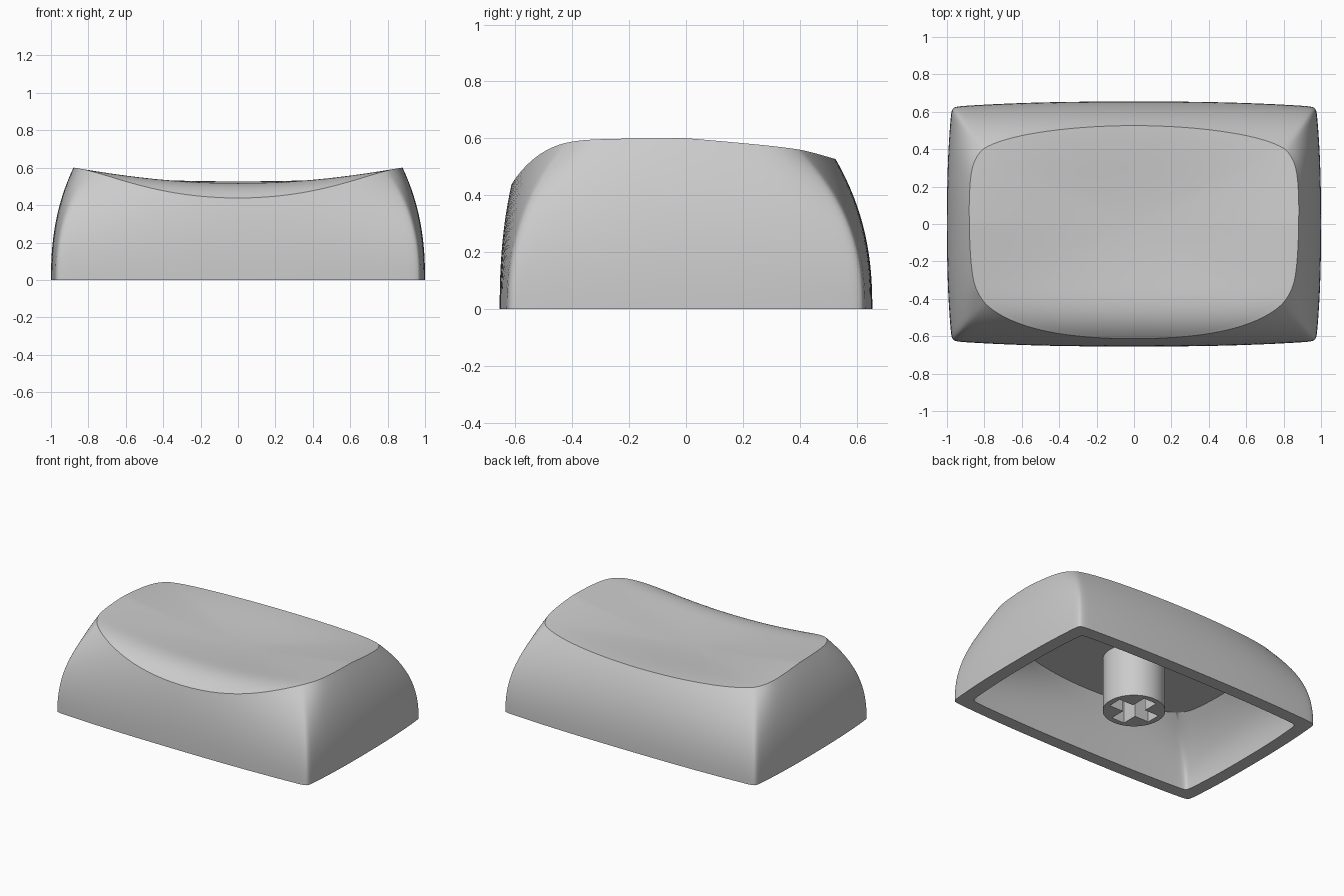
import bpy, bmesh, math

cube = bpy.data.objects.get("Cube")
if cube:
    bpy.data.objects.remove(cube, do_unlink=True)

grey = bpy.data.materials.new("light_grey_plastic")
grey.use_nodes = True
grey.diffuse_color = (0.6, 0.6, 0.6, 1)
grey.node_tree.nodes["Principled BSDF"].inputs["Base Color"].default_value = (0.6, 0.6, 0.6, 1)

HEIGHT = 0.6
CEILING = 0.39


def loft(name, rings, angle):
    """Skin a list of equal rings, cap both ends and smooth below the angle."""
    bm = bmesh.new()
    loops = [[bm.verts.new(p) for p in ring] for ring in rings]
    n = len(loops[0])
    for a, b in zip(loops, loops[1:]):
        for i in range(n):
            j = (i + 1) % n
            bm.faces.new((a[i], a[j], b[j], b[i]))
    bm.faces.new(loops[0])
    bm.faces.new(loops[-1])
    bmesh.ops.recalc_face_normals(bm, faces=bm.faces)
    mesh = bpy.data.meshes.new(name)
    bm.to_mesh(mesh)
    bm.free()
    mesh.materials.append(grey)
    obj = bpy.data.objects.new(name, mesh)
    bpy.context.collection.objects.link(obj)
    bpy.ops.object.select_all(action='DESELECT')
    obj.select_set(True)
    bpy.context.view_layer.objects.active = obj
    bpy.ops.object.shade_smooth_by_angle(angle=math.radians(angle))


def square_walk(steps):
    """Unit square perimeter, sampled more densely near its corners."""
    side = [math.sin(math.pi / 2 * (2 * i / steps - 1)) for i in range(steps)]
    return ([(s, -1) for s in side] + [(1, s) for s in side]
            + [(-s, 1) for s in side] + [(-1, -s) for s in side])


def bowed(u, v, n, half_x, half_y, bow_x, bow_y, power=2):
    """Rounded rectangle point with edges that bulge outward."""
    k = (abs(u) ** n + abs(v) ** n) ** (-1 / n)
    u, v = u * k, v * k
    return (u * (half_x - bow_x * abs(v) ** power),
            v * (half_y - bow_y * abs(u) ** power))


def wall(u, v, t):
    """Side wall: square foot (t=0) blending into a soft shoulder (t=1)."""
    bx, by = bowed(u, v, 60, 1.0, 0.655, 0.026, 0.028, 2.5)
    half_y, bow_y = (0.568, 0.144) if v < 0 else (0.48, 0.108)
    tx, ty = bowed(u, v, 9, 0.88, half_y, 0.04, bow_y)
    t = t ** 2.35
    return bx + (tx - bx) * t, by + (ty - by) * t


def dish(x, y):
    """Scooped top with a rolled front lip."""
    scoop = 0.095 - 0.11 * max(y, 0)
    lip = 3.9 * max(-0.33 - y, 0) ** 3
    return 0.527 + scoop * x * x - lip


def inner_wall(u, v, t):
    x, y = wall(u, v, t)
    return x * (0.91 - 0.1 * t * t), y * (0.865 - 0.03 * t * t), CEILING * t


walk = square_walk(40)

# Height at which each wall line meets the dished top
rim = []
for u, v in walk:
    z = 0.5
    for _ in range(25):
        z = dish(*wall(u, v, z / HEIGHT))
    rim.append((*wall(u, v, z / HEIGHT), z))

# Cap shell: ceiling, inside wall, foot, outside wall, dished top
rings = []
for k in range(12, -1, -1):
    rings.append([inner_wall(u, v, k / 12) for u, v in walk])
for k in range(16):
    rings.append([(*wall(u, v, r[2] / HEIGHT * k / 16), r[2] * k / 16)
                  for (u, v), r in zip(walk, rim)])
rings.append(rim)
for k in range(29, 0, -1):
    s = k / 30
    sink = 0.024 * (1 - s * s) ** 2
    rings.append([(x * s, y * s, dish(x * s, y * s) - sink) for x, y, _ in rim])
loft("cap_shell", rings, 32)

# Mounting stem with a plus-shaped socket
RADIUS, ARM, HALF_SLOT = 0.199, 0.16, 0.05
corner = math.atan2(HALF_SLOT, ARM)
half = [0, corner / 2, corner, 0.45, 0.62]
quarter = half + [math.pi / 4] + [math.pi / 2 - a for a in reversed(half[1:])]
angles = [q * math.pi / 2 + a for q in range(4) for a in quarter]


def slot_radius(a):
    c, s = abs(math.cos(a)) + 1e-9, abs(math.sin(a)) + 1e-9
    return max(min(ARM / c, HALF_SLOT / s), min(HALF_SLOT / c, ARM / s))


def round_radius(a):
    return RADIUS


def stem_ring(radius, z):
    return [(radius(a) * math.cos(a), radius(a) * math.sin(a), z) for a in angles]


loft("stem", [stem_ring(round_radius, CEILING + 0.02), stem_ring(round_radius, 0.015),
              stem_ring(slot_radius, 0.015), stem_ring(slot_radius, 0.3)], 30)
